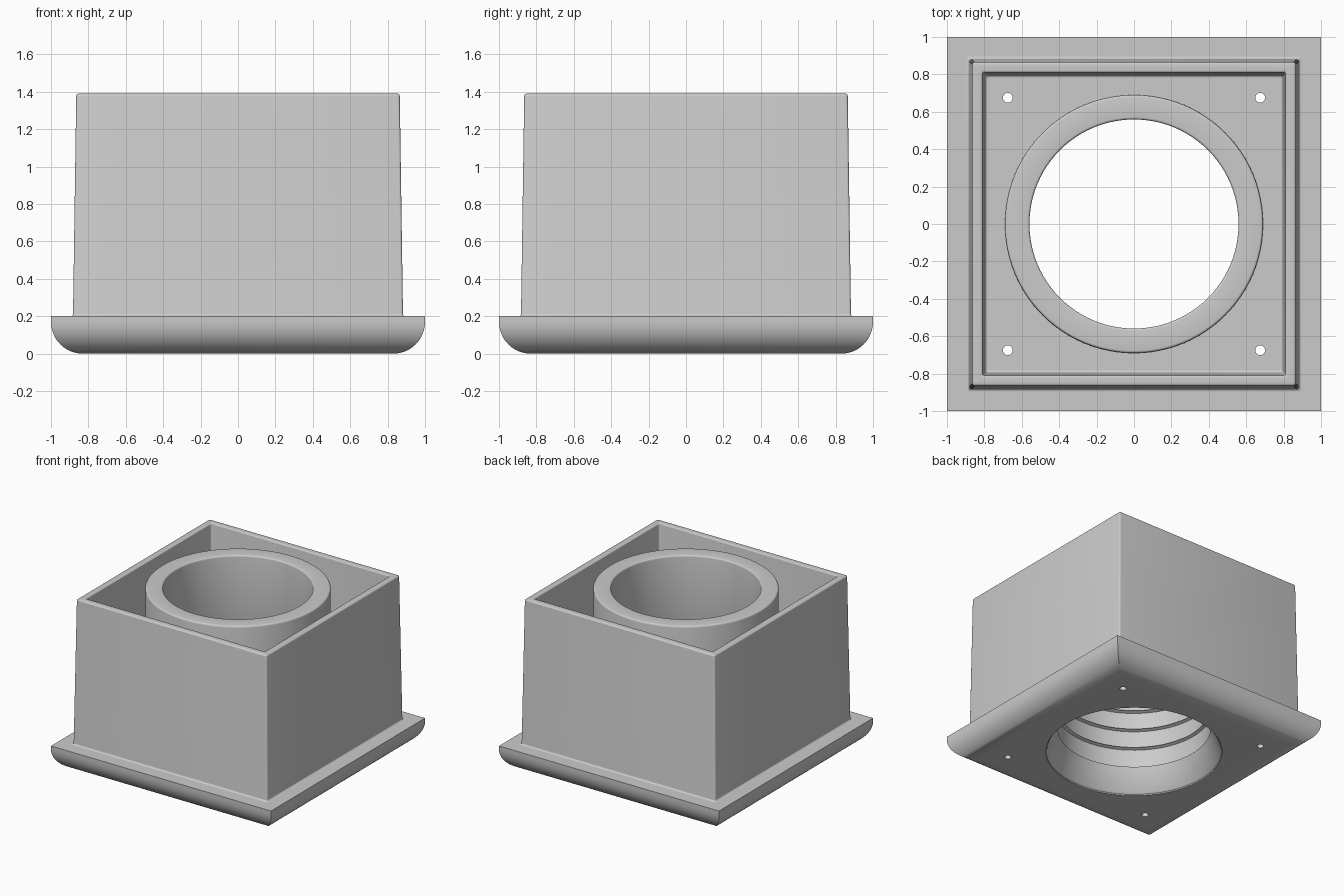
import bpy, bmesh, math
from mathutils import Vector

old = bpy.data.objects.get("Cube")
if old:
    bpy.data.objects.remove(old, do_unlink=True)

GREY = (0.6, 0.6, 0.6, 1)
grey = bpy.data.materials.new("plain_grey")
grey.use_nodes = True
grey.diffuse_color = GREY
grey.node_tree.nodes["Principled BSDF"].inputs["Base Color"].default_value = GREY

FLANGE_TOP, BOX_TOP = 0.2, 1.39


def finish(bm, name, angle=30):
    bmesh.ops.recalc_face_normals(bm, faces=bm.faces)
    mesh = bpy.data.meshes.new(name)
    bm.to_mesh(mesh)
    bm.free()
    mesh.materials.append(grey)
    obj = bpy.data.objects.new(name, mesh)
    bpy.context.collection.objects.link(obj)
    smooth(obj, angle)
    return obj


def smooth(obj, angle):
    bpy.ops.object.select_all(action="DESELECT")
    obj.select_set(True)
    bpy.context.view_layer.objects.active = obj
    bpy.ops.object.shade_smooth_by_angle(angle=math.radians(angle))


def arc(cx, cz, rx, rz, start, end, steps):
    """Points on an elliptical arc, angles in degrees."""
    angles = [math.radians(start + (end - start) * i / steps) for i in range(steps + 1)]
    return [(cx + rx * math.cos(a), cz + rz * math.sin(a)) for a in angles]


def square_ring(half, corner):
    """Square outline, optionally with rounded corners."""
    if not corner:
        return [(half, half), (-half, half), (-half, -half), (half, -half)]
    c = half - corner
    pts = []
    for k, (sx, sy) in enumerate([(1, 1), (-1, 1), (-1, -1), (1, -1)]):
        pts += [(sx * c + x, sy * c + y)
                for x, y in arc(0, 0, corner, corner, 90 * k, 90 * k + 90, 4)]
    return pts


def circle_ring(radius, count=96):
    return arc(0, 0, radius, radius, 0, 360 - 360 / count, count - 1)


def loft(bm, rings, caps=False, closed=False):
    """Skin a list of (outline, height) rings."""
    loops = [[bm.verts.new((x, y, z)) for x, y in outline] for outline, z in rings]
    pairs = list(zip(loops, loops[1:]))
    if closed:
        pairs.append((loops[-1], loops[0]))
    for a, b in pairs:
        n = len(a)
        for i in range(n):
            j = (i + 1) % n
            bm.faces.new((a[i], a[j], b[j], b[i]))
    if caps:
        bm.faces.new(loops[0])
        bm.faces.new(loops[-1])


# Flange plate with a rounded lower edge and sharp mitred corners
bm = bmesh.new()
edge = arc(0.83, 0.17, 0.17, 0.17, -90, 0, 12) + [(1, FLANGE_TOP)]
loft(bm, [(square_ring(h, 0), z) for h, z in edge], caps=True)
flange = finish(bm, "flange")

# Cut the central opening and the four screw holes
bm = bmesh.new()
loft(bm, [(circle_ring(0.672), z) for z in (-0.1, 0.4)], caps=True)
for sx in (-1, 1):
    for sy in (-1, 1):
        hole = [(x + sx * 0.675, y + sy * 0.675) for x, y in circle_ring(0.026, 20)]
        loft(bm, [(hole, z) for z in (-0.1, 0.4)], caps=True)
cutter = finish(bm, "hole_cutter")
cutter.hide_render = True
cut = flange.modifiers.new("holes", "BOOLEAN")
cut.object = cutter
cut.solver = "EXACT"
bpy.context.view_layer.objects.active = flange
bpy.ops.object.modifier_apply(modifier=cut.name)
bpy.data.objects.remove(cutter, do_unlink=True)
smooth(flange, 30)

# Square box wall: slight draft, rounded rim, small fillets at the foot
bm = bmesh.new()
wall = arc(0.895, FLANGE_TOP + 0.013, 0.013, 0.013, 270, 180, 4)
wall += arc(0.852, BOX_TOP - 0.013, 0.013, 0.013, 0, 90, 4)
wall += arc(0.82, BOX_TOP - 0.01, 0.01, 0.01, 90, 180, 4)
wall += arc(0.782, FLANGE_TOP + 0.013, 0.013, 0.013, 0, -90, 4)
loft(bm, [(square_ring(h, 0.012), z) for h, z in wall])
finish(bm, "box_wall", 40)

# Round tube with a flared mouth and a stepped bore
bm = bmesh.new()
tube = [(0.672, 0), (0.672, FLANGE_TOP), (0.692, FLANGE_TOP)]
tube += arc(0.677, BOX_TOP - 0.013, 0.013, 0.013, 0, 90, 4)
tube += arc(0.572, BOX_TOP - 0.013, 0.013, 0.013, 90, 180, 4)
STEPS, PITCH = 4, 0.16
for i in reversed(range(STEPS)):
    foot = FLANGE_TOP + i * PITCH
    tube += [(0.559, foot + PITCH), (0.585, foot + PITCH - 0.01)] if i < STEPS - 1 else [(0.559, foot + PITCH)]
    tube += [(0.59, foot + 0.005)]
tube += [(0.575, FLANGE_TOP), (0.65, 0.02), (0.663, 0.01), (0.663, 0)]
loft(bm, [(circle_ring(r), z) for r, z in tube], closed=True)
finish(bm, "stepped_tube")
